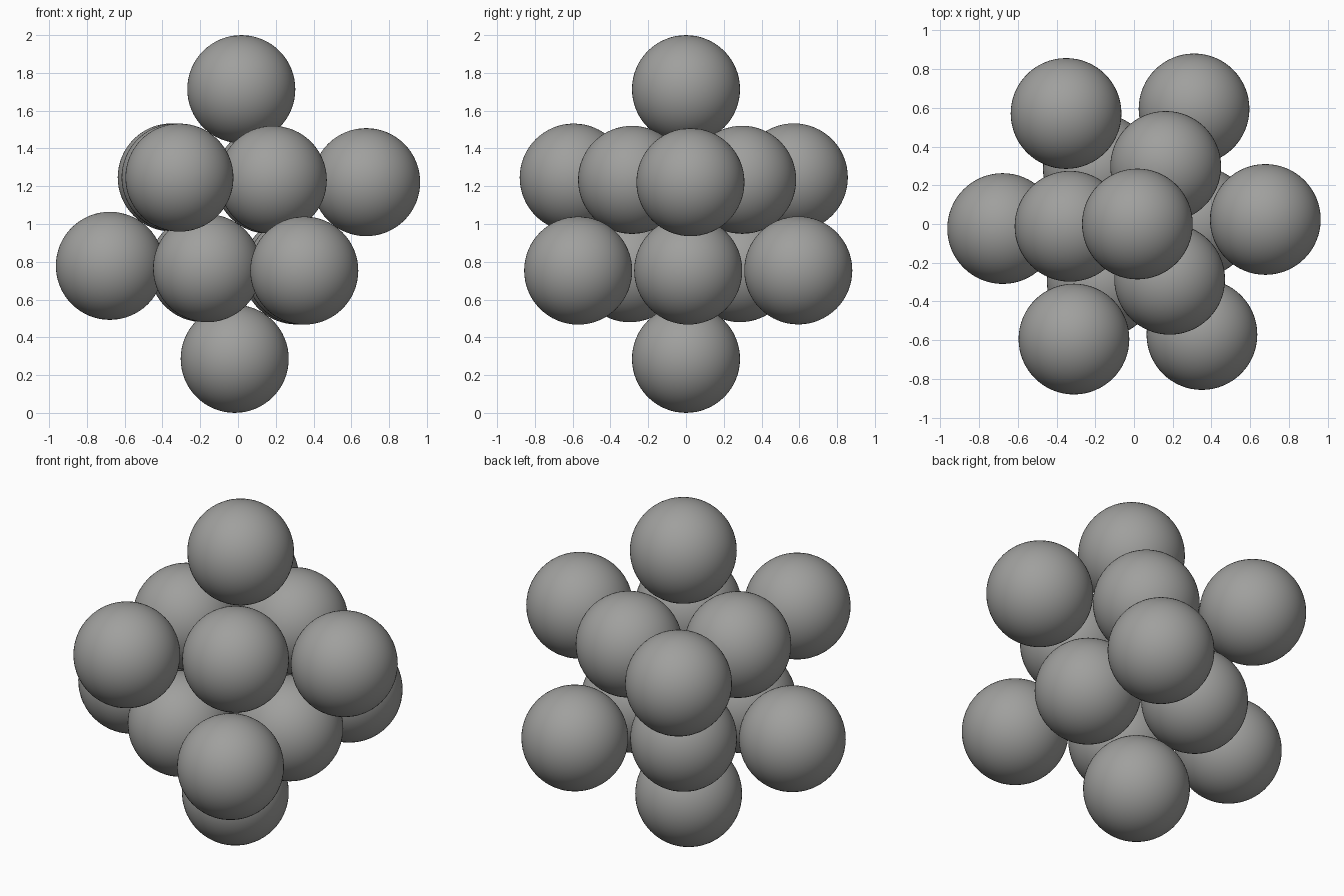
import bpy, math
from itertools import product
from mathutils import Matrix, Vector

if "Cube" in bpy.data.objects:
    bpy.data.objects.remove(bpy.data.objects["Cube"])

R = 0.286            # ball radius
A = 0.714 / math.sqrt(3)   # half edge of the cubic cell

grey = bpy.data.materials.new("grey")
grey.diffuse_color = (0.35, 0.35, 0.34, 1)
grey.use_nodes = True
grey.node_tree.nodes["Principled BSDF"].inputs["Base Color"].default_value = grey.diffuse_color

# cell stands on one corner: its long diagonal points up, with a slight twist and tilt
up = Vector((1, 1, 1)).normalized()
side = Vector((1, 1, -2)).normalized()
stand = Matrix((side, up.cross(side), up))
turn = Matrix.Rotation(math.radians(1.4), 3, 'Y') @ Matrix.Rotation(math.radians(2), 3, 'Z') @ stand

# one smooth ball mesh shared by all positions
bpy.ops.mesh.primitive_uv_sphere_add(segments=64, ring_count=32, radius=R)
first = bpy.context.object
bpy.ops.object.shade_smooth()
mesh = first.data
mesh.name = "ball"
mesh.materials.append(grey)
bpy.data.objects.remove(first)


def ball(name, p):
    ob = bpy.data.objects.new(name, mesh)
    ob.location = turn @ (Vector(p) * A) + Vector((0, 0, 1))
    bpy.context.collection.objects.link(ob)


# balls on the eight corners and six face centres
for p in product((-1, 1), repeat=3):
    ball("corner_ball", p)
for axis in range(3):
    for s in (-1, 1):
        p = [0, 0, 0]
        p[axis] = s
        ball("face_ball", p)
